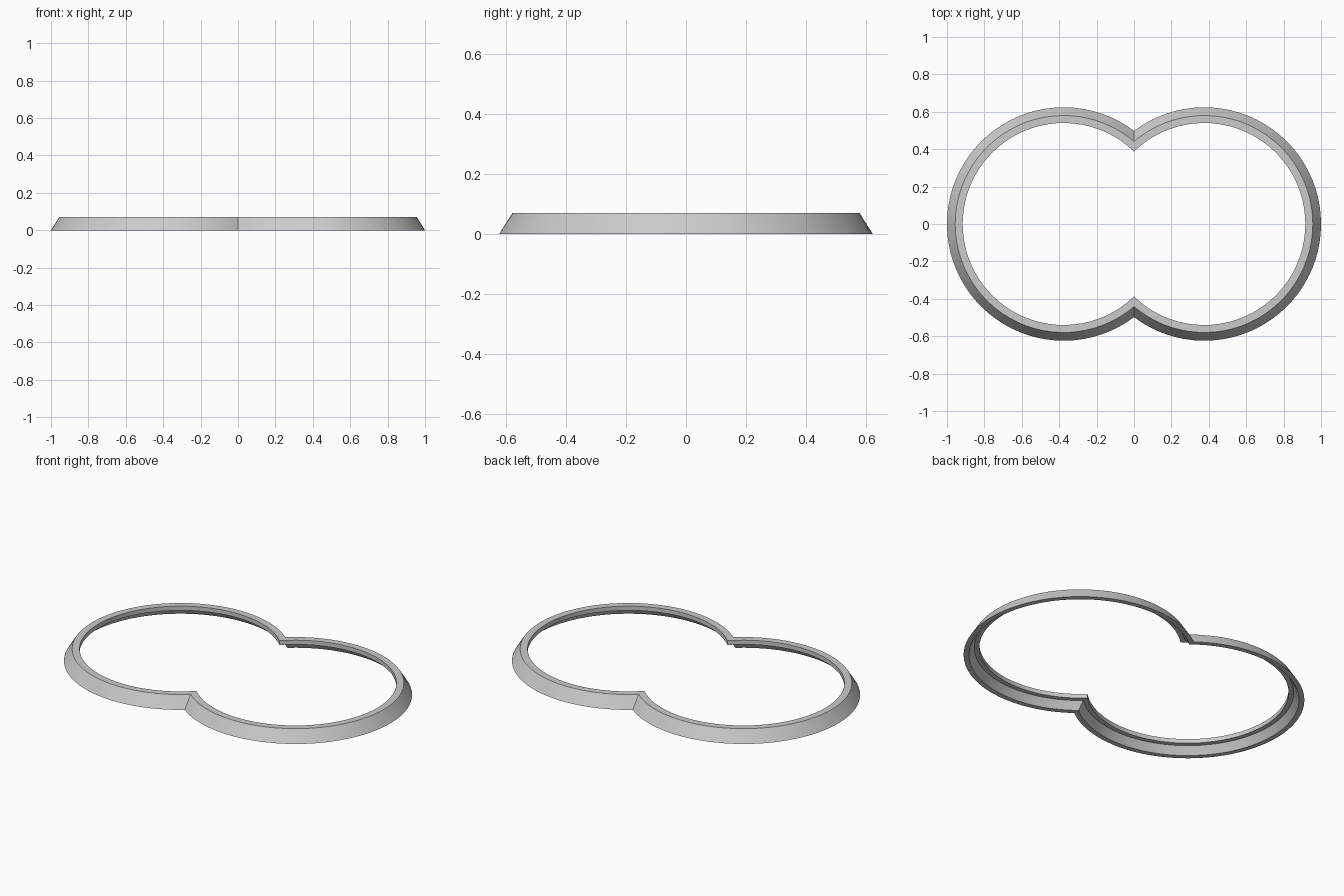
import bpy, bmesh, math

cube = bpy.data.objects.get("Cube")
if cube:
    bpy.data.objects.remove(cube, do_unlink=True)

CENTRE = 0.376   # offset of each lobe from the middle
SEGMENTS = 56    # steps along each lobe
# Cross-section (radius, height): sloped skirt with a flat lip, hollow below
PROFILE = [(0.624, 0), (0.58, 0.07), (0.54, 0.07),
           (0.54, 0.045), (0.567, 0.045), (0.595, 0)]

grey = bpy.data.materials.new("plain grey")
grey.use_nodes = True
colour = (0.6, 0.6, 0.6, 1)
grey.diffuse_color = colour
grey.node_tree.nodes["Principled BSDF"].inputs["Base Color"].default_value = colour

# Sweep the section round one lobe, each radius ending on the middle plane
bm = bmesh.new()
rings = []
for radius, height in PROFILE:
    limit = math.acos(-CENTRE / radius)
    ring = []
    for i in range(SEGMENTS + 1):
        a = limit * (2 * i / SEGMENTS - 1)
        x = 0 if i in (0, SEGMENTS) else CENTRE + radius * math.cos(a)
        ring.append(bm.verts.new((x, radius * math.sin(a), height)))
    rings.append(ring)
for k, ring in enumerate(rings):
    after = rings[(k + 1) % len(rings)]
    for i in range(SEGMENTS):
        bm.faces.new((ring[i], ring[i + 1], after[i + 1], after[i]))

# Mirror to the other lobe and weld the seam
bmesh.ops.mirror(bm, geom=bm.verts[:] + bm.edges[:] + bm.faces[:],
                 axis='X', merge_dist=0.0001)
bmesh.ops.remove_doubles(bm, verts=bm.verts[:], dist=0.0001)
bmesh.ops.recalc_face_normals(bm, faces=bm.faces[:])

mesh = bpy.data.meshes.new("double_ring_frame")
bm.to_mesh(mesh)
bm.free()
mesh.materials.append(grey)
frame = bpy.data.objects.new("double_ring_frame", mesh)
bpy.context.collection.objects.link(frame)
bpy.context.view_layer.objects.active = frame
frame.select_set(True)
bpy.ops.object.shade_smooth_by_angle(angle=math.radians(25))
